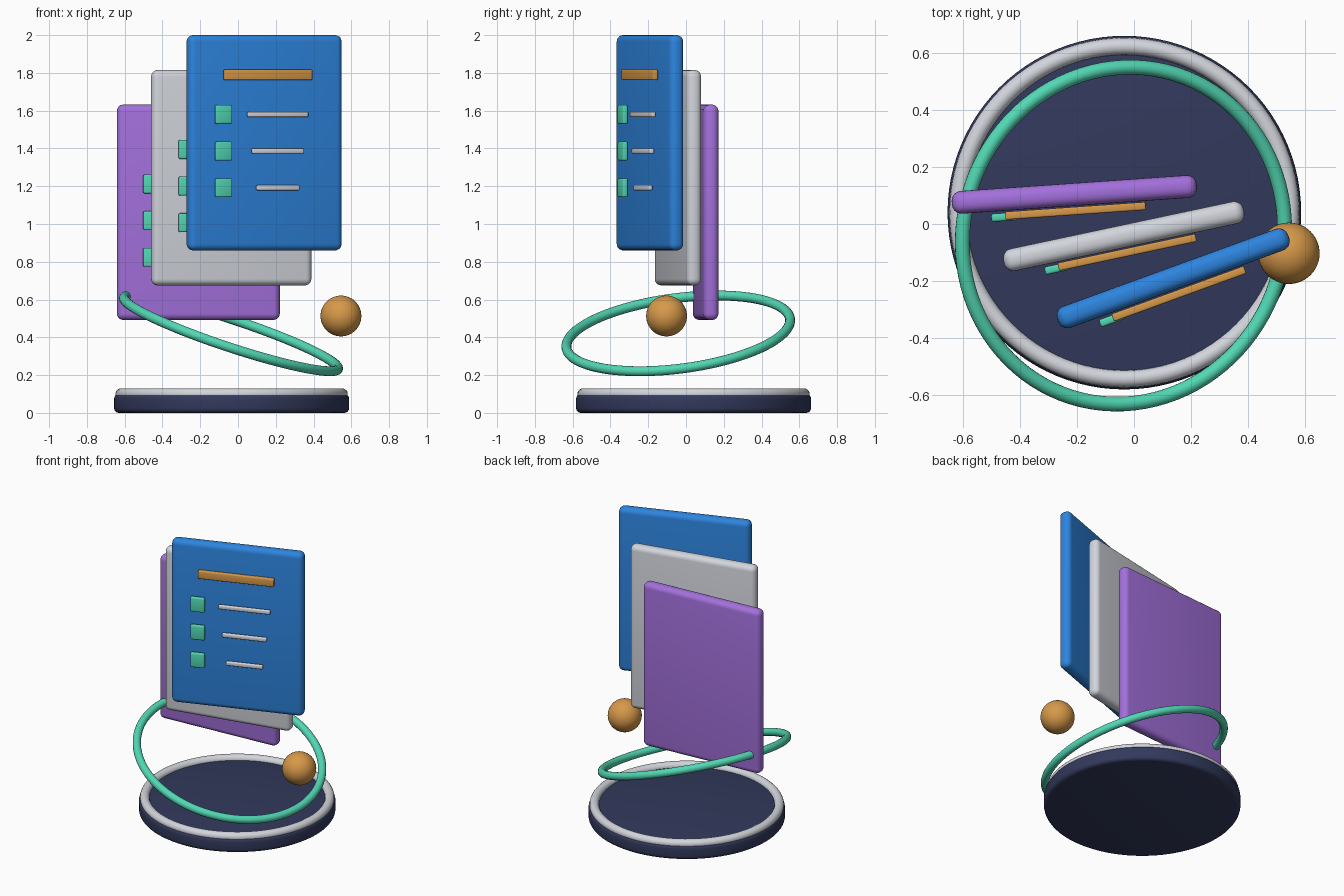
import bpy, math
from mathutils import Matrix, Vector

if "Cube" in bpy.data.objects:
    bpy.data.objects.remove(bpy.data.objects["Cube"])


def material(name, rgb):
    # 8-bit display colour to linear
    m = bpy.data.materials.new(name)
    lin = [(c / 255 / 12.92) if c < 11 else ((c / 255 + 0.055) / 1.055) ** 2.4 for c in rgb]
    m.diffuse_color = (*lin, 1)
    m.use_nodes = True
    m.node_tree.nodes["Principled BSDF"].inputs["Base Color"].default_value = m.diffuse_color
    return m


BLUE = material("blue", (45, 132, 222))
GREY = material("light grey", (210, 213, 220))
PURPLE = material("purple", (163, 112, 220))
NAVY = material("navy", (50, 57, 92))
GREEN = material("mint green", (82, 216, 180))
ORANGE = material("amber", (215, 153, 73))


def finish(name, mat, bevel=0, segments=4):
    ob = bpy.context.object
    ob.name = name
    ob.data.materials.append(mat)
    if bevel:
        b = ob.modifiers.new("bevel", 'BEVEL')
        b.width, b.segments, b.limit_method = bevel, segments, 'ANGLE'
        b.angle_limit = math.radians(40)
        bpy.ops.object.modifier_apply(modifier="bevel")
    bpy.ops.object.shade_smooth_by_angle(angle=math.radians(35))
    return ob


def box(name, mat, frame, offset, size, bevel, segments=3):
    # rounded box placed in the frame of its panel
    bpy.ops.mesh.primitive_cube_add(size=1)
    ob = bpy.context.object
    ob.data.transform(Matrix.Diagonal((*size, 1)))
    finish(name, mat, bevel, segments)
    ob.matrix_world = frame @ Matrix.Translation(offset)


# Round base with a raised rim
bpy.ops.mesh.primitive_cylinder_add(vertices=96, radius=0.622, depth=0.10, location=(-0.034, 0.04, 0.05))
finish("base", NAVY, 0.025)
bpy.ops.mesh.primitive_torus_add(major_radius=0.585, minor_radius=0.03, major_segments=96,
                                 minor_segments=16, location=(-0.034, 0.04, 0.10))
finish("base_rim", GREY)

# Tilted orbit ring and ball
bpy.ops.mesh.primitive_torus_add(major_radius=0.597, minor_radius=0.026, major_segments=96,
                                 minor_segments=16, location=(-0.037, -0.041, 0.421))
ring = finish("orbit_ring", GREEN)
ring.rotation_euler = Vector((0.313, -0.122, 0.942)).to_track_quat('Z', 'Y').to_euler()
bpy.ops.mesh.primitive_uv_sphere_add(segments=48, ring_count=24, radius=0.108, location=(0.545, -0.103, 0.513))
finish("ball", ORANGE)

# Fanned panels, each with a heading bar and three checklist rows
panels = [("front", BLUE, (0.138, -0.191, 1.43), 20),
          ("middle", GREY, (-0.036, -0.043, 1.245), 12),
          ("back", PURPLE, (-0.21, 0.104, 1.062), 4)]
for label, mat, centre, angle in panels:
    frame = Matrix.Translation(centre) @ Matrix.Rotation(math.radians(angle), 4, 'Z')
    box(label + "_panel", mat, frame, (0, 0, 0), (0.864, 0.08, 1.14), 0.034, 5)
    box(label + "_heading_bar", ORANGE, frame, (0, -0.058, 0.36), (0.495, 0.028, 0.055), 0.006)
    for i in range(3):
        z = 0.15 - 0.194 * i
        box(f"{label}_checkbox_{i + 1}", GREEN, frame, (-0.251, -0.062, z), (0.092, 0.028, 0.10), 0.008)
        box(f"{label}_text_line_{i + 1}", GREY, frame, (0.055, -0.06, z),
            (0.34 - 0.05 * i, 0.024, 0.028), 0.007)
